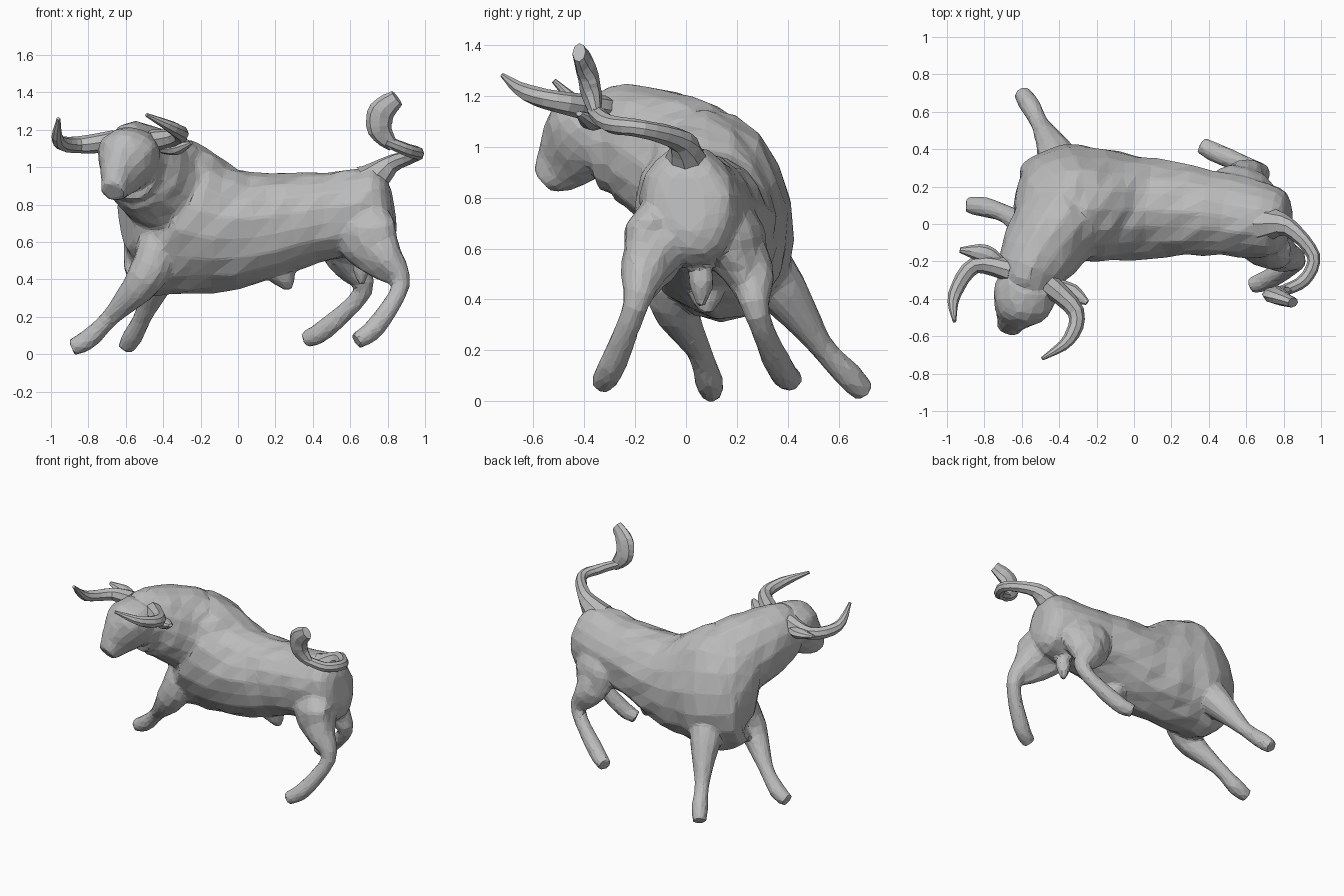
import bpy, bmesh, random
from math import cos, sin, tau
from mathutils import Vector

random.seed(4)
if "Cube" in bpy.data.objects:
    bpy.data.objects.remove(bpy.data.objects["Cube"])

GREY = (0.5, 0.5, 0.5, 1)
clay = bpy.data.materials.new("clay_grey")
clay.use_nodes = True
clay.diffuse_color = GREY
clay.node_tree.nodes["Principled BSDF"].inputs["Base Color"].default_value = GREY


def smooth_rows(rows, steps=4):
    """Pass a Catmull-Rom spline through the rows."""
    rows = [Vector(row) for row in rows]
    padded = [rows[0], *rows, rows[-1]]
    result = []
    for before, start, end, after in zip(padded, padded[1:], padded[2:], padded[3:]):
        for step in range(steps):
            t = step / steps
            leave, arrive = (end - before) / 2, (after - start) / 2
            bend = 3 * (end - start) - 2 * leave - arrive
            twist = 2 * (start - end) + leave + arrive
            result.append(start + t * (leave + t * (bend + t * twist)))
    return result + [rows[-1]]


def loft(bm, rows, up=(0, 0, 1), sides=12):
    """Closed hand-shaped tube through rows of (x, y, z, half width, half height)."""
    rows = smooth_rows(rows)
    centres = [Vector(row[:3]) for row in rows]
    last = len(rows) - 1
    rings = []
    for i, (centre, row) in enumerate(zip(centres, rows)):
        tangent = (centres[min(i + 1, last)] - centres[max(i - 1, 0)]).normalized()
        across = tangent.cross(Vector(up)).normalized()
        above = across.cross(tangent)
        ring = []
        for k in range(sides):
            angle = k * tau / sides
            offset = across * row[3] * cos(angle) + above * row[4] * sin(angle)
            ring.append(bm.verts.new(centre + offset * random.uniform(.96, 1.04)))
        rings.append(ring)
    for ring, following in zip(rings, rings[1:]):
        for k in range(sides):
            n = (k + 1) % sides
            bm.faces.new((ring[k], ring[n], following[n], following[k]))
    bm.faces.new(rings[0])
    bm.faces.new(rings[-1])


def limb_rows(path, radii, flatness=1):
    """Give each point of a path its half width and half height."""
    return [(*point, radius, radius * flatness) for point, radius in zip(path, radii)]


def finish(bm, name):
    bmesh.ops.recalc_face_normals(bm, faces=bm.faces)
    mesh = bpy.data.meshes.new(name)
    bm.to_mesh(mesh)
    bm.free()
    mesh.materials.append(clay)
    obj = bpy.data.objects.new(name, mesh)
    bpy.context.collection.objects.link(obj)
    return obj


def part(name, path, radii, flatness=1, up=(0, 0, 1)):
    bm = bmesh.new()
    loft(bm, limb_rows(path, radii, flatness), up, sides=8)
    return finish(bm, name)


body = bmesh.new()

# Torso, rolled slightly toward the front
torso = [
    (.83, 0, .78, .08, .12), (.75, .01, .77, .19, .23), (.4, .06, .73, .23, .24),
    (0, .09, .67, .28, .32), (-.35, .11, .73, .3, .43), (-.5, .06, .77, .23, .35),
    (-.6, .01, .76, .09, .2)]
loft(body, torso, up=(0, -.2, 1), sides=18)

# Neck and head
neck = [(-.28, .14, .85, .12, .15), (-.37, .04, .89, .24, .27),
        (-.53, -.2, 1.01, .2, .24), (-.58, -.35, 1.01, .15, .19)]
head = [(-.56, -.3, 1.13, .14, .11), (-.59, -.39, 1.05, .17, .17),
        (-.645, -.49, .93, .09, .12), (-.67, -.56, .87, .065, .06)]
loft(body, neck, sides=16)
loft(body, head, sides=16)

# Legs: muscle, knee or hock, shin, fetlock, toe
LEG_RADII = (.13, .1, .05, .055, .045)
legs = [
    [(-.36, .24, .6), (-.42, .38, .43), (-.5, .53, .22), (-.56, .64, .1), (-.6, .7, .035)],
    [(-.4, 0, .6), (-.5, -.05, .4), (-.68, .05, .2), (-.8, .09, .08), (-.89, .1, .035)],
    [(.56, .15, .65), (.6, .25, .5), (.67, .28, .34), (.46, .37, .13), (.36, .42, .08)],
    [(.7, -.08, .65), (.78, -.16, .53), (.87, -.2, .37), (.73, -.29, .14), (.63, -.33, .07)],
]
for path in legs:
    loft(body, limb_rows(path, LEG_RADII), up=(.3, 1, .3))

# Broad flat thighs
THIGH_RADII = (.08, .18, .13, .05)
thighs = [
    [(.58, .14, .85), (.58, .19, .66), (.6, .24, .5), (.66, .28, .38)],
    [(.67, -.06, .85), (.68, -.11, .66), (.76, -.16, .52), (.85, -.19, .4)],
]
for path in thighs:
    loft(body, limb_rows(path, THIGH_RADII, .6), up=(.3, 1, .3))

# Underside: belly sheath and pouch between the hind legs
loft(body, limb_rows([(.2, .08, .48), (.25, .08, .4), (.27, .08, .345)], (.09, .06, .02)), up=(0, 1, 0))
loft(body, limb_rows([(.66, .05, .58), (.66, .06, .47), (.66, .06, .37)], (.03, .05, .015)), up=(0, 1, 0))

# Fuse the masses into one faceted skin
skin = finish(body, "body")
fuse = skin.modifiers.new("fuse", "REMESH")
fuse.mode = "VOXEL"
fuse.voxel_size = .013
soften = skin.modifiers.new("soften", "SMOOTH")
soften.iterations = 5
facet = skin.modifiers.new("facet", "DECIMATE")
facet.ratio = .06

# Horns
HORN_RADII = (.06, .045, .035, .01)
part("right_horn", [(-.66, -.25, 1.14), (-.85, -.22, 1.12), (-.96, -.38, 1.14),
                    (-.96, -.52, 1.26)], HORN_RADII)
part("left_horn", [(-.46, -.32, 1.14), (-.31, -.47, 1.17), (-.35, -.62, 1.21),
                   (-.49, -.72, 1.28)], HORN_RADII)

# Ears
EAR_RADII = (.03, .05, .015)
part("right_ear", [(-.7, -.22, 1.12), (-.8, -.16, 1.13), (-.93, -.14, 1.15)], EAR_RADII, .7)
part("left_ear", [(-.43, -.32, 1.1), (-.33, -.37, 1.1), (-.25, -.42, 1.13)], EAR_RADII, .7)

# Tail and its flattened tuft
part("tail", [(.7, 0, .92), (.83, -.02, 1.02), (.96, -.17, 1.07), (.91, -.3, 1.09),
              (.79, -.36, 1.14)], (.1, .05, .035, .035, .03))
part("tail_tuft", [(.83, -.35, 1.11), (.76, -.37, 1.2), (.77, -.39, 1.3), (.85, -.42, 1.37)],
     (.03, .065, .07, .045), .6, up=(0, 1, 0))
